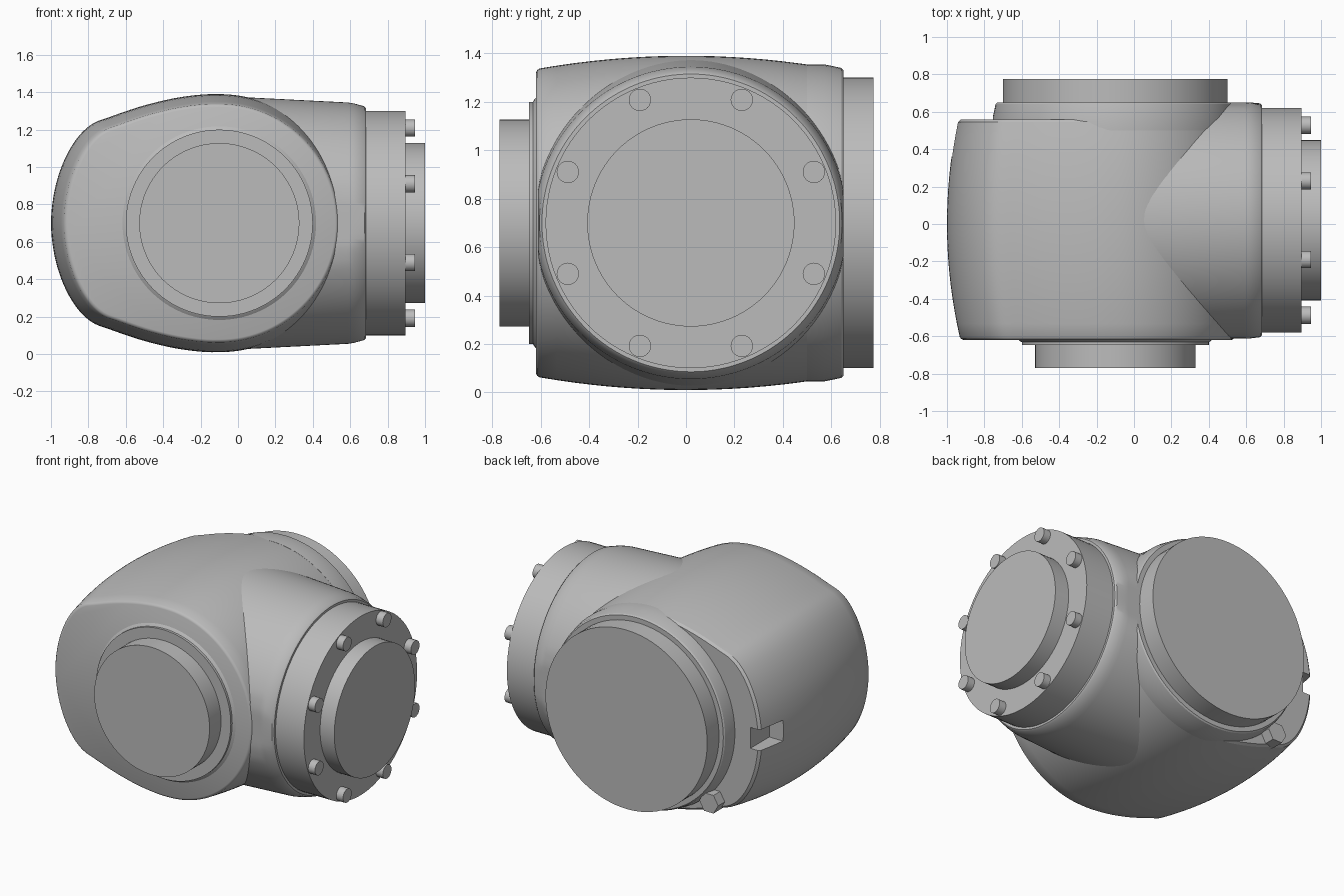
import bpy, bmesh, math
from mathutils import Vector

cube = bpy.data.objects.get("Cube")
if cube:
    bpy.data.objects.remove(cube, do_unlink=True)

grey = bpy.data.materials.new("plain_grey")
grey.use_nodes = True
colour = (0.5, 0.5, 0.5, 1)
grey.diffuse_color = colour
grey.node_tree.nodes["Principled BSDF"].inputs["Base Color"].default_value = colour


def loft(name, rings, angle=30):
    """Skin a list of equal point rings, capped at both ends."""
    bm = bmesh.new()
    rows = [[bm.verts.new(p) for p in ring] for ring in rings]
    n = len(rows[0])
    for a, b in zip(rows, rows[1:]):
        for i in range(n):
            j = (i + 1) % n
            bm.faces.new((a[i], a[j], b[j], b[i]))
    bm.faces.new(rows[0])
    bm.faces.new(rows[-1])
    bmesh.ops.recalc_face_normals(bm, faces=bm.faces)
    mesh = bpy.data.meshes.new(name)
    bm.to_mesh(mesh)
    bm.free()
    mesh.materials.append(grey)
    obj = bpy.data.objects.new(name, mesh)
    bpy.context.collection.objects.link(obj)
    smooth(obj, angle)
    return obj


def smooth(obj, angle=30):
    bpy.ops.object.select_all(action='DESELECT')
    obj.select_set(True)
    bpy.context.view_layer.objects.active = obj
    bpy.ops.object.shade_smooth_by_angle(angle=math.radians(angle))


def turned(name, axis, centre, profile, n=96, y_limits=None):
    """Turn (radius, position) pairs about the x or y axis."""
    rings = []
    for r, t in profile:
        ring = []
        for i in range(n):
            a = math.tau * i / n
            u, v = r * math.cos(a), r * math.sin(a)
            p = Vector((t, centre[0] + u, centre[1] + v) if axis == 'x'
                       else (centre[0] + u, t, centre[1] + v))
            if y_limits:
                p.y = min(max(p.y, y_limits[0]), y_limits[1])
            ring.append(p)
        rings.append(ring)
    return loft(name, rings)


# Main housing: blunt nose on one side, round on the other, barrelled along y
CX, CZ, R = -0.1, 0.7, 0.69
nose = [(0, .69), (-.2, .675), (-.4, .63), (-.58, .57), (-.68, .53),
        (-.76, .455), (-.83, .335), (-.88, .18), (-.9, 0)]
nose += [(x, -z) for x, z in reversed(nose[:-1])]
ctrl = [Vector(p) for p in [(.2, .66)] + nose + [(.2, -.66)]]
outline = []
for a, b, c, d in zip(ctrl, ctrl[1:], ctrl[2:], ctrl[3:]):
    for k in range(5):
        t = k / 5
        outline.append(b + (c - a) * t / 2 + (2 * a - 5 * b + 4 * c - d) * t * t / 2
                       + (3 * b - a - 3 * c + d) * t ** 3 / 2)
outline += [Vector((R * math.cos(a), R * math.sin(a)))
            for a in (math.radians(-90 + 3 * i) for i in range(60))]


def slice_at(y, inset=0):
    f = 1 - 0.08 * (y / 0.62) ** 2 - inset
    return [(CX + p.x * f, y, CZ + p.y * f) for p in outline]


stations = [-.605 + (.545 + .605) * i / 16 for i in range(17)]
housing = loft("main_housing", [slice_at(-.62, .02), slice_at(-.615, .007)]
               + [slice_at(y) for y in stations] + [slice_at(.56, .015)])

# Small pocket cut into the rear corner of the nose
cutter = loft("pocket_cutter", [[(x, y, z) for x, z in
              ((-1.1, .63), (-.87, .63), (-.87, .77), (-1.1, .77))] for y in (.36, .7)])
cutter.hide_render = True
cut = housing.modifiers.new("pocket", 'BOOLEAN')
cut.operation = 'DIFFERENCE'
cut.solver = 'EXACT'
cut.object = cutter
bpy.context.view_layer.objects.active = housing
bpy.ops.object.modifier_apply(modifier=cut.name)
bpy.data.objects.remove(cutter, do_unlink=True)
smooth(housing)

# Side neck, flattened where it meets the front and rear faces
SIDE = (.02, CZ)
turned("side_neck", 'x', SIDE,
       [(.675, 0), (.67, .1), (.645, .59), (.64, .62), (.625, .675), (.615, .685)],
       144, (-.612, .65))
turned("side_flange", 'x', SIDE, [(.6, .6), (.6, .895)])
turned("side_cap", 'x', SIDE, [(.428, .85), (.428, 1)])
for i in range(8):
    a = math.radians(22.5 + 45 * i)
    spot = (SIDE[0] + .55 * math.cos(a), SIDE[1] + .55 * math.sin(a))
    turned(f"flange_bolt_{i + 1}", 'x', spot, [(.046, .87), (.046, .945)], 24)

# Front boss and cap
turned("front_boss", 'y', (CX, CZ), [(.53, -.61), (.51, -.626), (.5, -.632), (.5, -.648)])
turned("front_cap", 'y', (CX, CZ), [(.428, -.6), (.428, -.77)])

# Rear shoulder, cap and stop peg
turned("rear_shoulder", 'y', (CX, CZ), [(.655, .5), (.655, .57), (.64, .642), (.632, .65)])
turned("rear_cap", 'y', (CX, CZ), [(.6, .6), (.6, .775)])
turned("stop_peg", 'y', (-.61, .22), [(.07, .5), (.07, .63)], 6)
